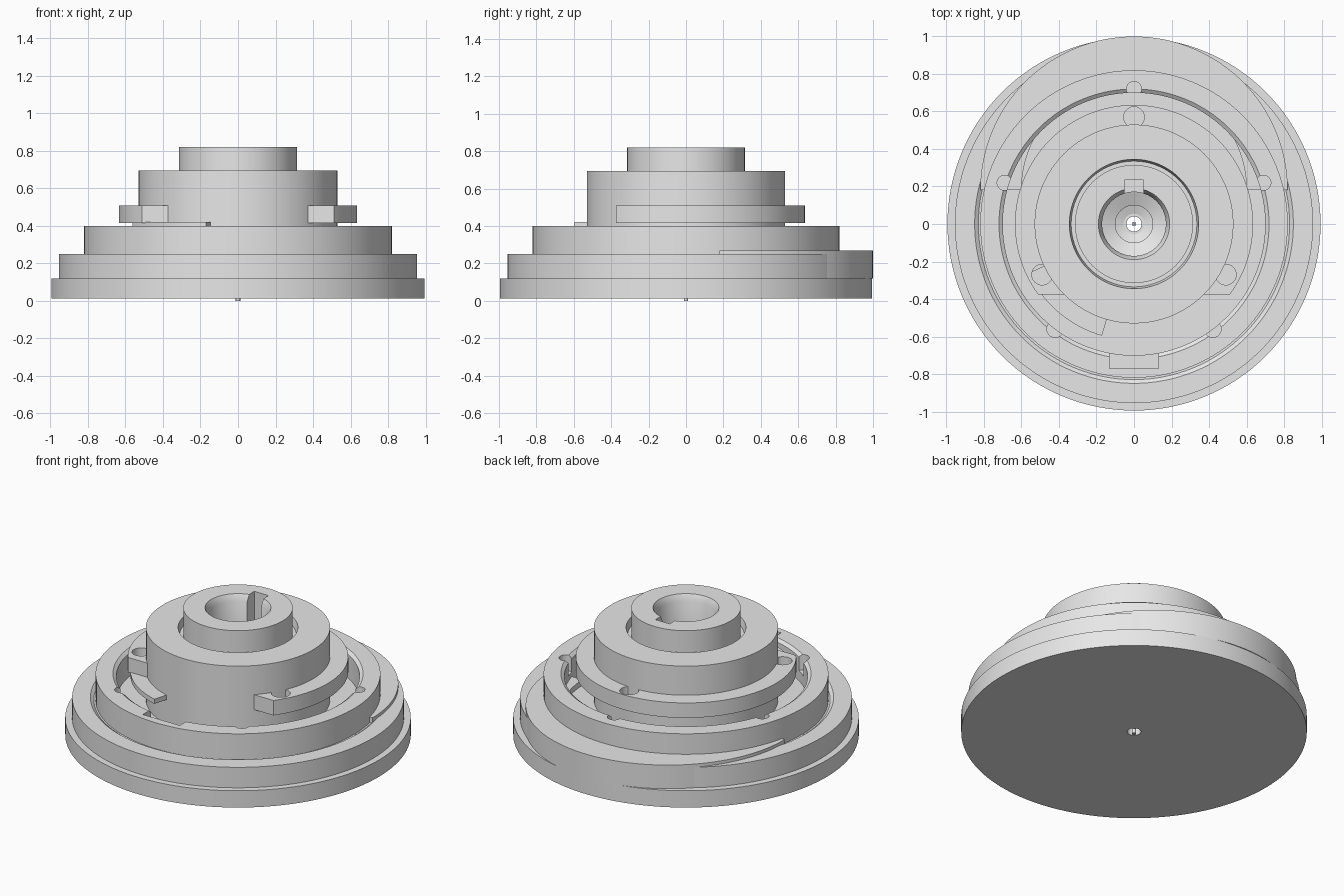
import bpy, math

if "Cube" in bpy.data.objects:
    bpy.data.objects.remove(bpy.data.objects["Cube"])

SEG = 128
grey = bpy.data.materials.new("light grey")
grey.diffuse_color = (0.8, 0.8, 0.8, 1)
grey.use_nodes = True
grey.node_tree.nodes["Principled BSDF"].inputs["Base Color"].default_value = grey.diffuse_color


def lathe(name, profile, centre=(0, 0), seg=SEG, a0=0.0, a1=360.0):
    """Closed (r, z) loop turned about a vertical axis, fully or in part."""
    full = abs(a1 - a0) >= 360
    steps = seg if full else max(2, int(seg * (a1 - a0) / 360))
    rings = steps if full else steps + 1
    n = len(profile)
    verts, faces = [], []
    for i in range(rings):
        a = math.radians(a0 + (a1 - a0) * i / steps)
        for r, z in profile:
            verts.append((centre[0] + r * math.cos(a), centre[1] + r * math.sin(a), z))
    for i in range(steps):
        p, q = i * n, ((i + 1) % rings) * n
        for j in range(n):
            k = (j + 1) % n
            faces.append((p + j, q + j, q + k, p + k))
    if not full:
        faces.append(tuple(range(n)))
        faces.append(tuple(reversed(range((rings - 1) * n, rings * n))))
    me = bpy.data.meshes.new(name)
    me.from_pydata(verts, [], faces)
    me.materials.append(grey)
    ob = bpy.data.objects.new(name, me)
    bpy.context.collection.objects.link(ob)
    return ob


def band(r0, r1, z0, z1):
    return [(r0, z0), (r1, z0), (r1, z1), (r0, z1)]


def rod(x, y, r, z0, z1):
    bpy.ops.mesh.primitive_cylinder_add(vertices=32, radius=r, depth=z1 - z0,
                                        location=(x, y, (z0 + z1) / 2))
    return bpy.context.object


def box(x0, x1, y0, y1, z0, z1):
    bpy.ops.mesh.primitive_cube_add(size=1, location=((x0 + x1) / 2, (y0 + y1) / 2, (z0 + z1) / 2))
    ob = bpy.context.object
    ob.scale = (x1 - x0, y1 - y0, z1 - z0)
    return ob


def finish(ob, cutters=()):
    """Subtract the cutters, then smooth the round walls."""
    bpy.ops.object.select_all(action='DESELECT')
    bpy.context.view_layer.objects.active = ob
    ob.select_set(True)
    for c in cutters:
        m = ob.modifiers.new("cut", 'BOOLEAN')
        m.operation, m.solver, m.object = 'DIFFERENCE', 'EXACT', c
        bpy.ops.object.modifier_apply(modifier=m.name)
        bpy.data.objects.remove(c)
    bpy.ops.object.shade_smooth_by_angle(angle=math.radians(35))


# Wide base and the step above it, with a fine groove beside the ring
finish(lathe("base_disc", band(0.04, 0.995, 0.013, 0.12)))
finish(lathe("lower_step", [(0.04, 0.12), (0.955, 0.12), (0.955, 0.25), (0.85, 0.25),
                            (0.83, 0.235), (0.70, 0.235), (0.04, 0.235)]))

# Offset round pad that bulges out at the back
finish(lathe("back_pad", band(0.60, 0.82, 0.12, 0.27), centre=(0, 0.18), a0=0, a1=180))

# Upright ring with small notches in its inner wall and a front recess
ring_cuts = [rod(s * 0.42, -0.56, 0.045, 0.3, 0.5) for s in (-1, 1)]
ring_cuts += [rod(s * 0.69, 0.22, 0.04, 0.3, 0.5) for s in (-1, 1)]
ring_cuts += [rod(0, 0.72, 0.04, 0.3, 0.5), box(-0.13, 0.13, -0.77, -0.5, 0.3, 0.5)]
finish(lathe("ring_wall", [(0.70, 0.22), (0.82, 0.22), (0.82, 0.40), (0.72, 0.40), (0.70, 0.385)]),
       ring_cuts)

# Hub: stepped bore, keyway, collar and the groove round the collar
hub_profile = [(0.04, 0.2), (0.53, 0.2), (0.53, 0.695), (0.345, 0.695), (0.335, 0.65),
               (0.315, 0.65), (0.315, 0.82), (0.19, 0.82), (0.17, 0.78), (0.17, 0.45),
               (0.10, 0.42), (0.10, 0.25), (0.04, 0.23)]
finish(lathe("hub", hub_profile), [box(-0.05, 0.05, 0.1, 0.235, 0.5, 0.9)])

# Flange round the hub, cut straight at the front, with three screw holes
flange_cuts = [box(-0.8, 0.8, -0.8, -0.375, 0.3, 0.6), rod(0, 0.57, 0.055, 0.3, 0.6)]
flange_cuts += [rod(s * 0.49, -0.27, 0.055, 0.3, 0.6) for s in (-1, 1)]
finish(lathe("flange", band(0.51, 0.635, 0.415, 0.51)), flange_cuts)

# Thin shelf beneath the flange on the left front
finish(lathe("shelf", band(0.51, 0.62, 0.39, 0.42), a0=205, a1=254))

# Small tip under the centre
finish(lathe("centre_tip", band(0.004, 0.012, 0.0, 0.05), seg=16))
